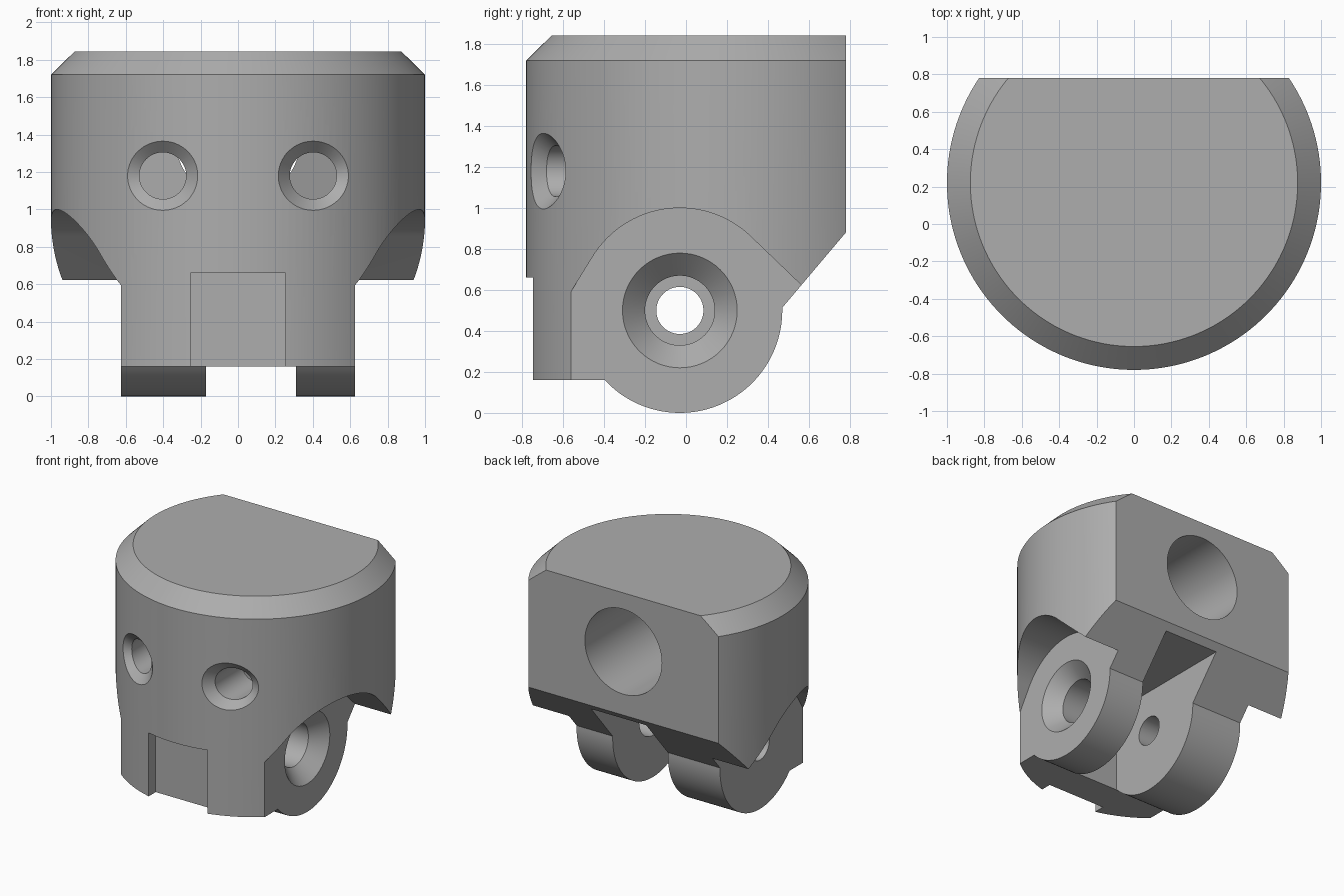
import bpy, bmesh
from math import sin, cos, pi, sqrt, radians
from mathutils import Vector

default = bpy.data.objects.get("Cube")
if default:
    bpy.data.objects.remove(default)

CY = 0.22            # axis of the round body
PY, PZ = -0.03, 0.5  # pivot centre of the fork

grey = bpy.data.materials.new("plain grey")
grey.use_nodes = True
grey.diffuse_color = (0.42, 0.42, 0.42, 1)
grey.node_tree.nodes["Principled BSDF"].inputs["Base Color"].default_value = (0.42, 0.42, 0.42, 1)


def loft(name, rings):
    """Closed solid through rings of points with equal counts."""
    bm = bmesh.new()
    loops = [[bm.verts.new(p) for p in ring] for ring in rings]
    n = len(loops[0])
    for a, b in zip(loops, loops[1:]):
        for i in range(n):
            j = (i + 1) % n
            bm.faces.new((a[i], a[j], b[j], b[i]))
    bm.faces.new(loops[0])
    bm.faces.new(loops[-1])
    bmesh.ops.recalc_face_normals(bm, faces=bm.faces)
    mesh = bpy.data.meshes.new(name)
    bm.to_mesh(mesh)
    bm.free()
    obj = bpy.data.objects.new(name, mesh)
    bpy.context.collection.objects.link(obj)
    mesh.materials.append(grey)
    return obj


def circle(r, n, place):
    return [place(r * cos(2 * pi * i / n), r * sin(2 * pi * i / n)) for i in range(n)]


def arc(r, start, end, n):
    """Arc around the pivot in (y, z)."""
    angles = [radians(start + (end - start) * i / n) for i in range(n + 1)]
    return [(PY + r * cos(a), PZ + r * sin(a)) for a in angles]


def prism(name, outline, x0, x1):
    return loft(name, [[(x, y, z) for y, z in outline] for x in (x0, x1)])


def box(name, x0, x1, y0, y1, z0, z1):
    return prism(name, [(y0, z0), (y1, z0), (y1, z1), (y0, z1)], x0, x1)


def pin(name, steps):
    """Round cutter along x from (x, radius) steps."""
    return loft(name, [circle(r, 64, lambda u, v, x=x: (x, PY + u, PZ + v)) for x, r in steps])


def carve(target, cutter, operation="DIFFERENCE"):
    mod = target.modifiers.new("carve", "BOOLEAN")
    mod.operation = operation
    mod.solver = "EXACT"
    mod.object = cutter
    cutter.hide_render = True
    bpy.context.view_layer.objects.active = target
    bpy.ops.object.modifier_apply(modifier=mod.name)
    bpy.data.objects.remove(cutter)


# Round body with chamfered top
body = loft("head_body", [circle(r, 160, lambda u, v, z=z: (u, CY + v, z))
                          for z, r in ((-0.1, 1), (1.72, 1), (1.843, 0.875))])

# Side outline: flat back, sloped underside, rounded fork
outline = [(-1.2, 0.16)] + arc(0.5, 222.8, 361.5, 48) + [(0.78, 0.88), (0.78, 2.1), (-1.2, 2.1)]
carve(body, prism("side_outline", outline, -1.3, 1.3), "INTERSECT")

# Side reliefs around the fork ears
relief = [(1.4, -0.18)] + arc(0.5, 46, 147, 40) + [(-0.99, -0.1), (-0.99, -0.3), (1.4, -0.3)]
for side in (-1, 1):
    carve(body, prism("side_relief", relief, side * 0.625, side * 1.3))

# Slot between the ears and shallow front notch
carve(body, box("fork_slot", -0.17, 0.31, -0.4, 1, -0.2, 0.83))
carve(body, box("front_notch", -0.255, 0.255, -1, -0.66, -0.2, 0.66))

# Pivot holes: countersunk in the left ear, plain in the right ear
carve(body, pin("left_pivot_hole", [(0.2, 0.17), (0.515, 0.17), (0.625, 0.28), (0.725, 0.38)]))
carve(body, pin("right_pivot_hole", [(-0.8, 0.115), (-0.1, 0.115)]))

# Large blind hole in the back
carve(body, loft("back_hole", [circle(0.335, 96, lambda u, v, y=y: (u, y, 1.38 + v))
                               for y in (-0.35, 1)]))


# Chamfered eye holes that follow the curved front
def eye_ring(side, r, depth):
    def place(u, v):
        x = side * 0.402 + u
        return (x, CY - sqrt(1 - x * x) + depth, 1.18 + v)
    return circle(r, 64, place)


for side in (-1, 1):
    rings = [eye_ring(side, r, d) for r, d in ((0.245, -0.06), (0.125, 0.06), (0.125, 0.4))]
    carve(body, loft("eye_hole", rings))

# Smooth round walls, keep crisp edges
bpy.ops.object.select_all(action="DESELECT")
body.select_set(True)
bpy.context.view_layer.objects.active = body
bpy.ops.object.shade_smooth_by_angle(angle=radians(25))
